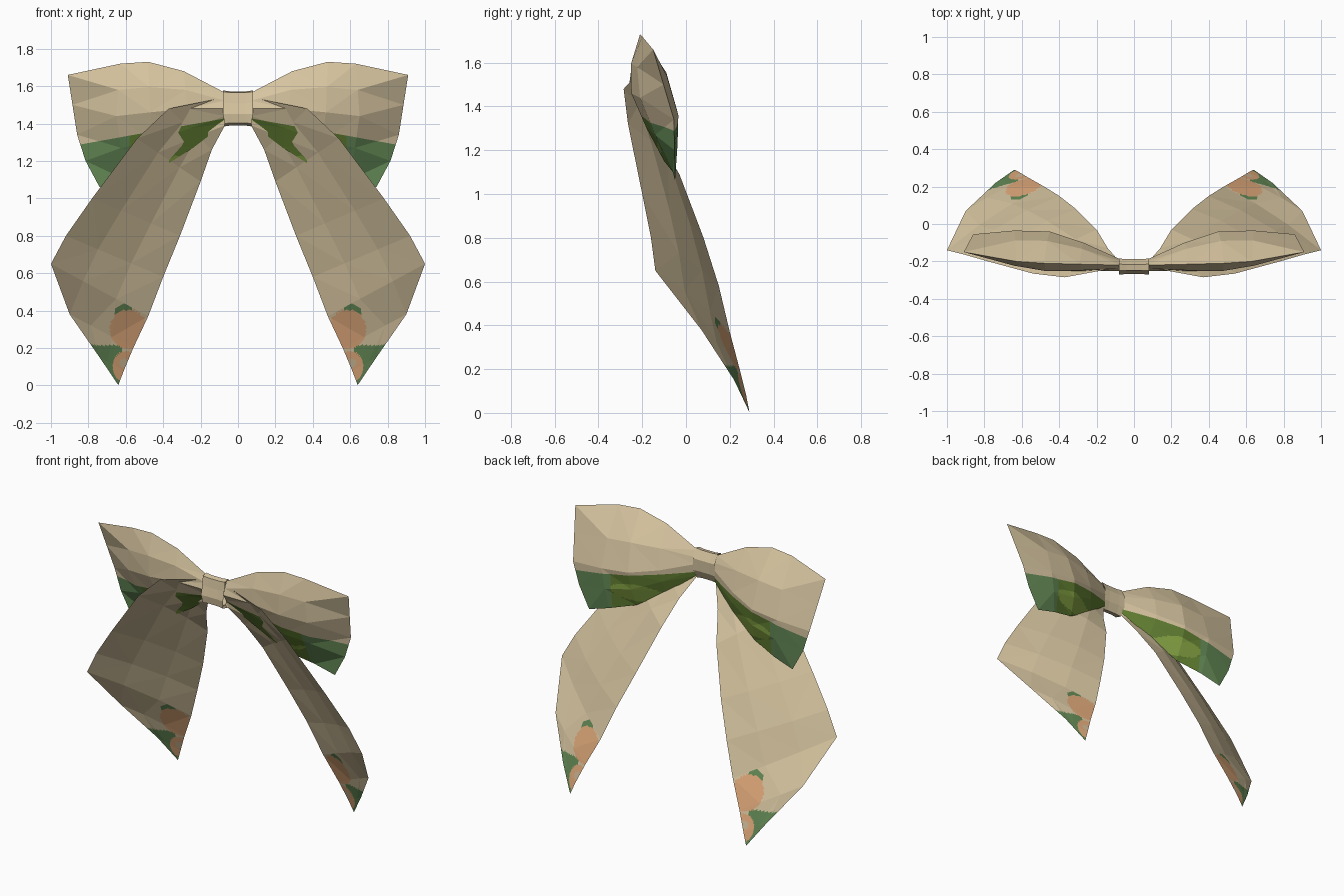
import bpy, bmesh, math
from mathutils import Vector

if "Cube" in bpy.data.objects:
    bpy.data.objects.remove(bpy.data.objects["Cube"])


def material(name, rgb):
    def lin(c):
        c /= 255
        return c / 12.92 if c < 0.04 else ((c + 0.055) / 1.055) ** 2.4
    m = bpy.data.materials.new(name)
    m.diffuse_color = (*[lin(c) for c in rgb], 1)
    m.use_nodes = True
    m.node_tree.nodes["Principled BSDF"].inputs["Base Color"].default_value = m.diffuse_color
    return m


TAN, GREEN, OLIVE, LIGHT, ORANGE, PALE = range(6)
MATS = [material("tan", (216, 198, 161)), material("leaf_green", (100, 138, 86)),
        material("olive", (98, 128, 50)), material("light_olive", (132, 162, 66)),
        material("orange", (223, 169, 122)), material("pale_spot", (205, 185, 150))]


def build(name, rows, side=1, closed=False, paint=None, planes=(), cuts=0):
    """Skin rows of points with flat faces, then colour faces by a rule."""
    bm = bmesh.new()
    grid = [[bm.verts.new(p) for p in row] for row in rows]
    n = len(rows[0])
    for a, b in zip(grid, grid[1:]):
        for i in range(n if closed else n - 1):
            j = (i + 1) % n
            bm.faces.new((a[i], a[j], b[j], b[i]))
    bmesh.ops.remove_doubles(bm, verts=bm.verts, dist=0.0005)
    if closed:
        bmesh.ops.recalc_face_normals(bm, faces=bm.faces)
    bmesh.ops.triangulate(bm, faces=bm.faces)
    for co, no in planes:
        geom = bm.verts[:] + bm.edges[:] + bm.faces[:]
        bmesh.ops.bisect_plane(bm, geom=geom, plane_co=co, plane_no=no, dist=1e-5)
    bmesh.ops.triangulate(bm, faces=bm.faces)
    if cuts:
        bmesh.ops.subdivide_edges(bm, edges=bm.edges, cuts=cuts, use_grid_fill=True)
    if not closed:  # open sheets face the front
        if sum(f.normal.y * f.calc_area() for f in bm.faces) > 0:
            bmesh.ops.reverse_faces(bm, faces=bm.faces)
    if paint:
        for f in bm.faces:
            f.material_index = paint(f.calc_center_median())
    if side < 0:
        for v in bm.verts:
            v.co.x *= -1
        bmesh.ops.reverse_faces(bm, faces=bm.faces)
    me = bpy.data.meshes.new(name)
    bm.to_mesh(me)
    bm.free()
    for m in MATS:
        me.materials.append(m)
    ob = bpy.data.objects.new(name, me)
    bpy.context.collection.objects.link(ob)
    return ob


def inside(c, x, z, rx, rz):
    return ((c.x - x) / rx) ** 2 + ((c.z - z) / rz) ** 2 < 1


# Bow loop: each station is top, front, bottom, back
stations = [
    ((.07, -.22, 1.565), (.07, -.25, 1.48), (.07, -.20, 1.40), (.07, -.19, 1.48)),
    ((.29, -.215, 1.68), (.27, -.25, 1.48), (.24, -.14, 1.27), (.27, -.10, 1.42)),
    ((.48, -.21, 1.73), (.47, -.25, 1.46), (.43, -.10, 1.15), (.45, -.04, 1.38)),
    ((.63, -.20, 1.72), (.65, -.21, 1.44), (.60, -.06, 1.10), (.64, -.035, 1.36)),
    ((.91, -.15, 1.66), (.86, -.055, 1.34), (.74, -.05, 1.06), (.86, -.055, 1.34))]


def loop_rows():
    rows = []
    for k, st in enumerate(stations):
        bulge = (.005, .025, .035, .03, 0)[k]
        ring = []
        for i in range(4):
            a, b = Vector(st[i]), Vector(st[(i + 1) % 4])
            m = (a + b) / 2
            m.y += bulge * (-.6, -.2, .3, 1)[i]
            if k == 4 and i in (1, 2):
                m.x += .015
            ring += [a, m]
        rows.append(ring)
    return rows


def paint_loop(c):
    if c.z > 1.44 - .18 * c.x:
        return TAN
    if c.x > .58:
        return GREEN
    if c.y > -.13 and inside(c, .42, 1.24, .16, .06):
        return LIGHT
    return OLIVE


# Hanging tail: outer edge and inner edge pairs
tail_edges = [
    ((.07, -.23, 1.54), (.07, -.21, 1.39)), ((.37, -.285, 1.48), (.14, -.13, 1.26)),
    ((.54, -.265, 1.32), (.20, -.03, 1.09)), ((.78, -.20, 1.0), (.31, .08, .80)),
    ((.92, -.16, .80), (.40, .15, .58)), ((1.0, -.14, .65), (.48, .20, .37)),
    ((.90, .07, .38), (.56, .245, .20)), ((.74, .22, .15), (.61, .275, .08)),
    ((.64, .29, .002), (.64, .29, .002))]


def tail_rows():
    rows = []
    for k, (o, i) in enumerate(tail_edges):
        o, i = Vector(o), Vector(i)
        bend = (0, .02, .03, .035, .03, .025, .015, 0, 0)[k]
        rows.append([o.lerp(i, t) + Vector((0, bend * math.sin(math.pi * t), 0))
                     for t in (0, .33, .67, 1)])
    return rows


def paint_tail(c):
    if inside(c, .61, .12, .024, .024):
        return PALE
    if inside(c, .585, .30, .10, .105) or inside(c, .60, .10, .07, .085):
        return ORANGE
    if inside(c, .61, .395, .048, .04) or (c.x > .62 and c.z < .215):
        return GREEN
    return TAN


for side, tag in ((1, "right"), (-1, "left")):
    build("bow_loop_" + tag, loop_rows(), side, True, paint_loop,
          [((0, 0, 1.44), (.18, 0, 1)), ((.58, 0, 0), (1, 0, 0))], 7)
    build("bow_tail_" + tag, tail_rows(), side, False, paint_tail, [], 11)

# Centre knot: a band wrapped round the middle, pinched in the centre
profile = [(-.215, 1.577), (-.25, 1.57), (-.258, 1.51), (-.27, 1.45), (-.262, 1.40),
           (-.215, 1.385), (-.188, 1.44), (-.185, 1.52)]
knot = []
for x, s in ((-.068, .8), (-.08, 1), (-.04, .95), (.04, .95), (.08, 1), (.068, .8)):
    knot.append([(x * (.9 if z < 1.42 else 1), -.225 + (y + .225) * s,
                  1.48 + (z - 1.48) * s) for y, z in profile])
build("centre_knot", knot, closed=True)
